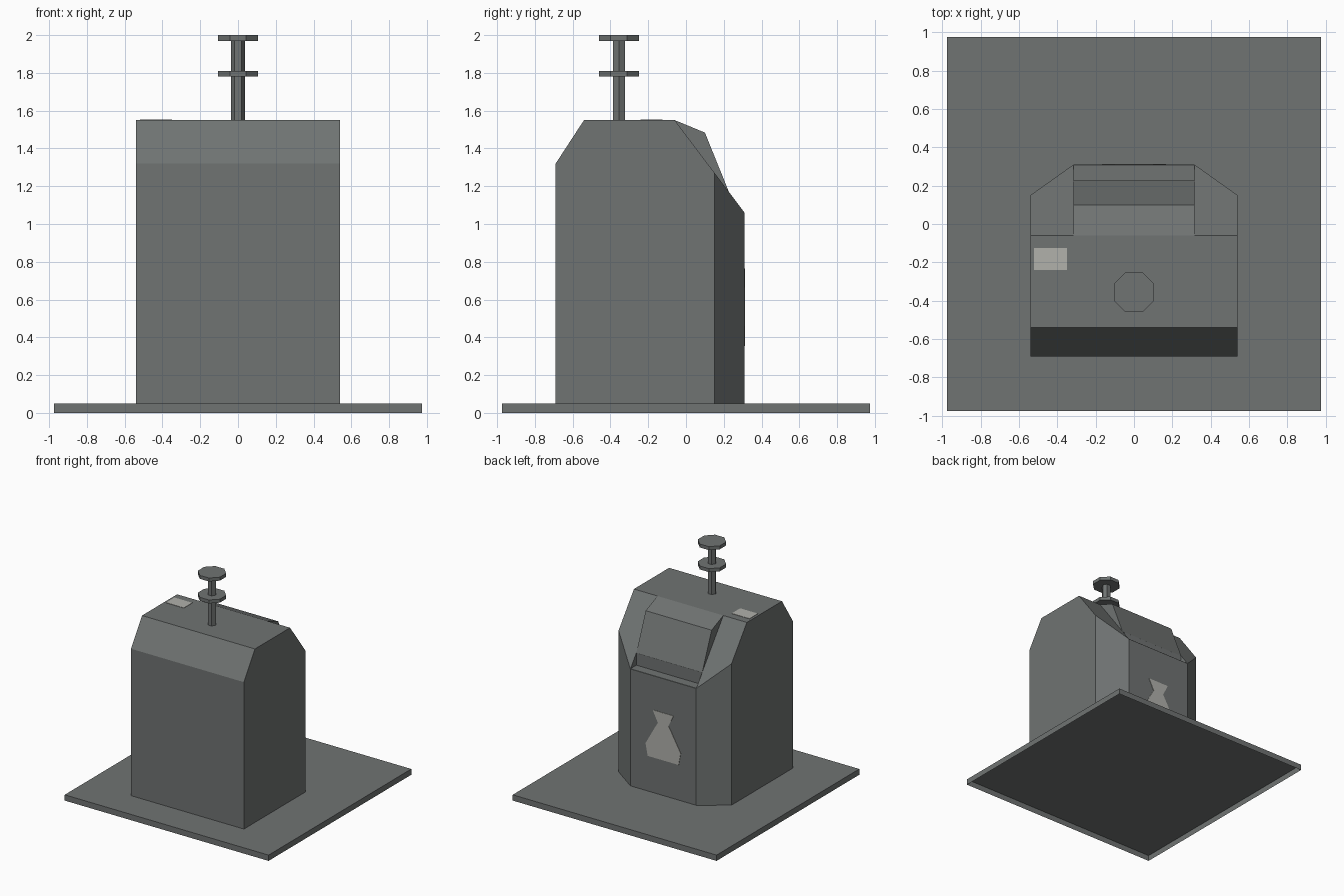
import bpy, bmesh, math
from mathutils import Vector, Matrix

if "Cube" in bpy.data.objects:
    bpy.data.objects.remove(bpy.data.objects["Cube"])


def material(name, rgb):
    m = bpy.data.materials.new(name)
    m.diffuse_color = (*rgb, 1)
    m.use_nodes = True
    m.node_tree.nodes["Principled BSDF"].inputs["Base Color"].default_value = m.diffuse_color
    return m


GREY = material("dark grey", (0.16, 0.172, 0.169))
PALE = material("pale grey", (0.44, 0.44, 0.41))


def finish(bm, name, mat):
    bmesh.ops.recalc_face_normals(bm, faces=bm.faces[:])
    me = bpy.data.meshes.new(name)
    bm.to_mesh(me)
    bm.free()
    me.materials.append(mat)
    ob = bpy.data.objects.new(name, me)
    bpy.context.collection.objects.link(ob)
    return ob


def prism(points, vector):
    """Extrude a flat outline of 3D points along a vector."""
    bm = bmesh.new()
    face = bm.faces.new([bm.verts.new(p) for p in points])
    res = bmesh.ops.extrude_face_region(bm, geom=[face], use_keep_orig=True)
    verts = [g for g in res["geom"] if isinstance(g, bmesh.types.BMVert)]
    bmesh.ops.translate(bm, verts=verts, vec=vector)
    return bm


def side_prism(profile, half_width):
    """Prism from a (y, z) profile, centred on x = 0."""
    return prism([(-half_width, y, z) for y, z in profile], (2 * half_width, 0, 0))


def box(x0, x1, y0, y1, z0, z1):
    return prism([(x0, y0, z0), (x1, y0, z0), (x1, y1, z0), (x0, y1, z0)], (0, 0, z1 - z0))


def rod(name, sides, radius, turn, z0, z1):
    bm = bmesh.new()
    bmesh.ops.create_cone(
        bm, cap_ends=True, segments=sides, radius1=radius, radius2=radius, depth=z1 - z0,
        matrix=Matrix.Translation((0, -0.355, (z0 + z1) / 2)) @ Matrix.Rotation(turn, 4, 'Z'))
    return finish(bm, name, GREY)


# ground plate, open underneath
bm = box(-0.975, 0.975, -0.975, 0.975, 0, 0.05)
bmesh.ops.recalc_face_normals(bm, faces=bm.faces[:])
bottom = [f for f in bm.faces if f.normal.z < -0.9]
bmesh.ops.delete(bm, geom=bottom, context='FACES_ONLY')
plate = finish(bm, "ground_plate", GREY)
if sum(p.normal.z for p in plate.data.polygons) < 0:
    plate.data.flip_normals()

# container body with sloped top and two cut-off back corners
W, HW = 0.54, 0.315
bm = side_prism([(-0.69, 0.05), (-0.69, 1.32), (-0.54, 1.55), (-0.06, 1.55),
                 (0.31, 1.06), (0.31, 0.05)], W)
for s in (-1, 1):
    cut = bmesh.ops.bisect_plane(
        bm, geom=bm.verts[:] + bm.edges[:] + bm.faces[:], plane_co=(s * HW, 0.31, 0),
        plane_no=Vector((s * 0.16, W - HW, 0)).normalized(), clear_outer=True)
    edges = [e for e in cut["geom_cut"] if isinstance(e, bmesh.types.BMEdge)]
    bmesh.ops.holes_fill(bm, edges=[e for e in bm.edges if e.is_boundary], sides=0)
body = finish(bm, "container_body", GREY)

# ledge recess below the hatch
cutter = finish(box(-HW, HW, 0.228, 0.45, 1.062, 1.4), "ledge_cutter", GREY)
cutter.hide_render = True
mod = body.modifiers.new("ledge", 'BOOLEAN')
mod.operation = 'DIFFERENCE'
mod.solver = 'EXACT'
mod.object = cutter
bpy.context.view_layer.objects.active = body
bpy.ops.object.modifier_apply(modifier=mod.name)
bpy.data.objects.remove(cutter)

# raised filling hatch
finish(side_prism([(-0.06, 1.55), (0.10, 1.484), (0.228, 1.168), (0.2, 1.19), (-0.06, 1.53)], HW),
       "filling_hatch", GREY)

# lifting post with two octagonal discs
rod("lifting_post", 6, 0.036, math.pi / 2, 1.55, 1.98)
for name, z in (("lower_lifting_disc", 1.78), ("upper_lifting_disc", 1.97)):
    rod(name, 8, 0.105 / math.cos(math.pi / 8), math.pi / 8, z, z + 0.03)

# pale label on the top
finish(box(-0.52, -0.35, -0.24, -0.125, 1.548, 1.553), "top_label", PALE)

# refuse bag pictogram on the back
half = [(0.10, 0.765), (0.05, 0.665), (0.075, 0.625), (0.168, 0.46), (0.148, 0.355)]
outline = half + [(-x, z) for x, z in reversed(half)]
finish(prism([(x, 0.308, z) for x, z in outline], (0, 0.005, 0)), "bag_pictogram", PALE)
